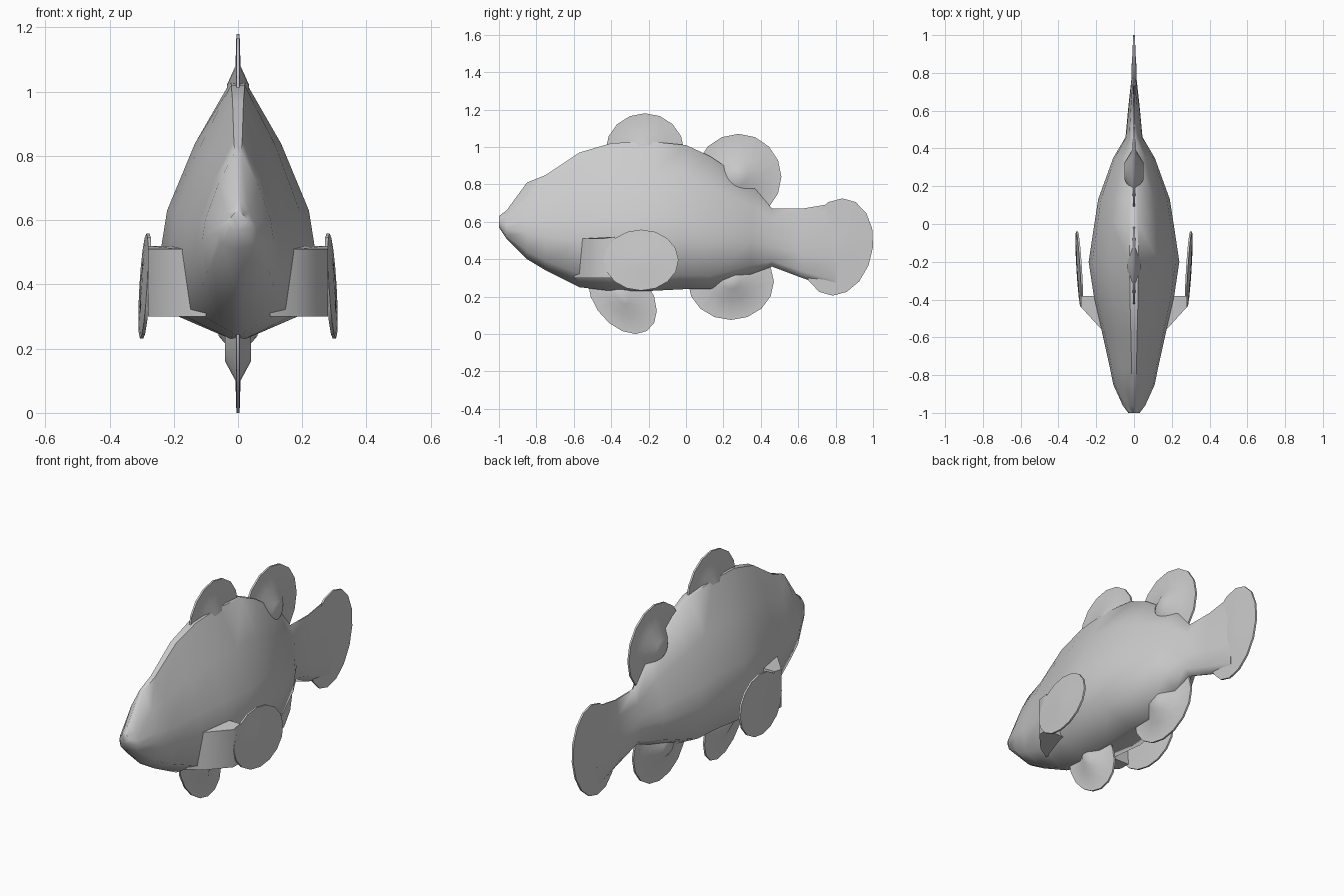
import bpy
import bmesh
from math import sin, cos, tau, radians

default_cube = bpy.data.objects.get("Cube")
if default_cube:
    bpy.data.objects.remove(default_cube)

# One flat colour for the whole fish
grey = bpy.data.materials.new("plain grey")
grey.use_nodes = True
grey.diffuse_color = (.6, .6, .6, 1)
grey.node_tree.nodes["Principled BSDF"].inputs["Base Color"].default_value = grey.diffuse_color


def loft(name, rings):
    """Skin a row of closed rings, cap both ends and shade it smooth."""
    bm = bmesh.new()
    rows = [[bm.verts.new(point) for point in ring] for ring in rings]
    for row, following in zip(rows, rows[1:]):
        for i in range(len(row)):
            bm.faces.new((row[i - 1], row[i], following[i], following[i - 1]))
    bm.faces.new(rows[0])
    bm.faces.new(rows[-1])
    bmesh.ops.recalc_face_normals(bm, faces=bm.faces)

    mesh = bpy.data.meshes.new(name)
    bm.to_mesh(mesh)
    bm.free()
    mesh.materials.append(grey)
    part = bpy.data.objects.new(name, mesh)
    bpy.context.collection.objects.link(part)

    bpy.ops.object.select_all(action="DESELECT")
    part.select_set(True)
    bpy.context.view_layer.objects.active = part
    bpy.ops.object.shade_smooth_by_angle(angle=radians(60))
    return part


def mirror_across_middle(part):
    part.modifiers.new("Mirror", "MIRROR")


def fin(name, y, z, length, height, hub, lean=0, x=0, splay=0, sides=16):
    """Lens-shaped elliptical fin: thick at the hub, thin at the rim."""
    layers = [(.2, hub), (.5, .008), (1, .005)]
    layers += [(size, -offset) for size, offset in reversed(layers)]
    rings = []
    for size, offset in layers:
        ring = []
        for i in range(sides):
            angle = tau * i / sides
            rise = size * height * sin(angle)
            run = size * length * cos(angle) + lean * rise
            ring.append((x + offset + splay * (run - rise), y + run, z + rise))
        rings.append(ring)
    return loft(name, rings)


# Body: one teardrop section, scaled to each station (y, bottom, top, half width)
half_section = [(.1, 0), (.87, .1), (1, .35), (.92, .5), (.56, .76), (.1, 1)]
section = half_section + [(-across, up) for across, up in reversed(half_section)]
stations = [
    (-1, .57, .63, .03),
    (-.96, .51, .66, .06),
    (-.85, .4, .81, .11),
    (-.75, .34, .85, .13),
    (-.57, .25, .97, .17),
    (-.4, .23, 1.02, .21),
    (-.2, .23, 1.03, .24),
    (0, .24, 1.01, .21),
    (.13, .24, .95, .19),
    (.35, .32, .8, .11),
    (.46, .36, .67, .045),
    (.62, .3, .67, .03),
    (.8, .24, .7, .01),
]
loft("body", [
    [(width * across, y, bottom + up * (top - bottom)) for across, up in section]
    for y, bottom, top, width in stations
])

# Fins along the middle
fin("front_dorsal_fin", y=-.22, z=.98, length=.21, height=.2, hub=.035)
fin("rear_dorsal_fin", y=.28, z=.84, length=.23, height=.23, hub=.05)
fin("pelvic_fin", y=-.34, z=.2, length=.17, height=.2, hub=.04, lean=-.35)
fin("anal_fin", y=.24, z=.28, length=.23, height=.205, hub=.06)
fin("tail_fin", y=.81, z=.465, length=.19, height=.26, hub=.012, lean=.1)

# Paired side fins: a paddle standing off the body
paddle = fin("pectoral_fins", y=-.24, z=.395, length=.2, height=.163,
             hub=.012, x=.29, splay=.06)
mirror_across_middle(paddle)

# Stems sweeping out of the body to the paddles (x, front y)
stem = loft("pectoral_stems", [
    [(x, front, .3), (x, front, .51), (x, -.38, .52), (x, -.38, .3)]
    for x, front in [(.1, -.6), (.18, -.55), (.28, -.44)]
])
mirror_across_middle(stem)
